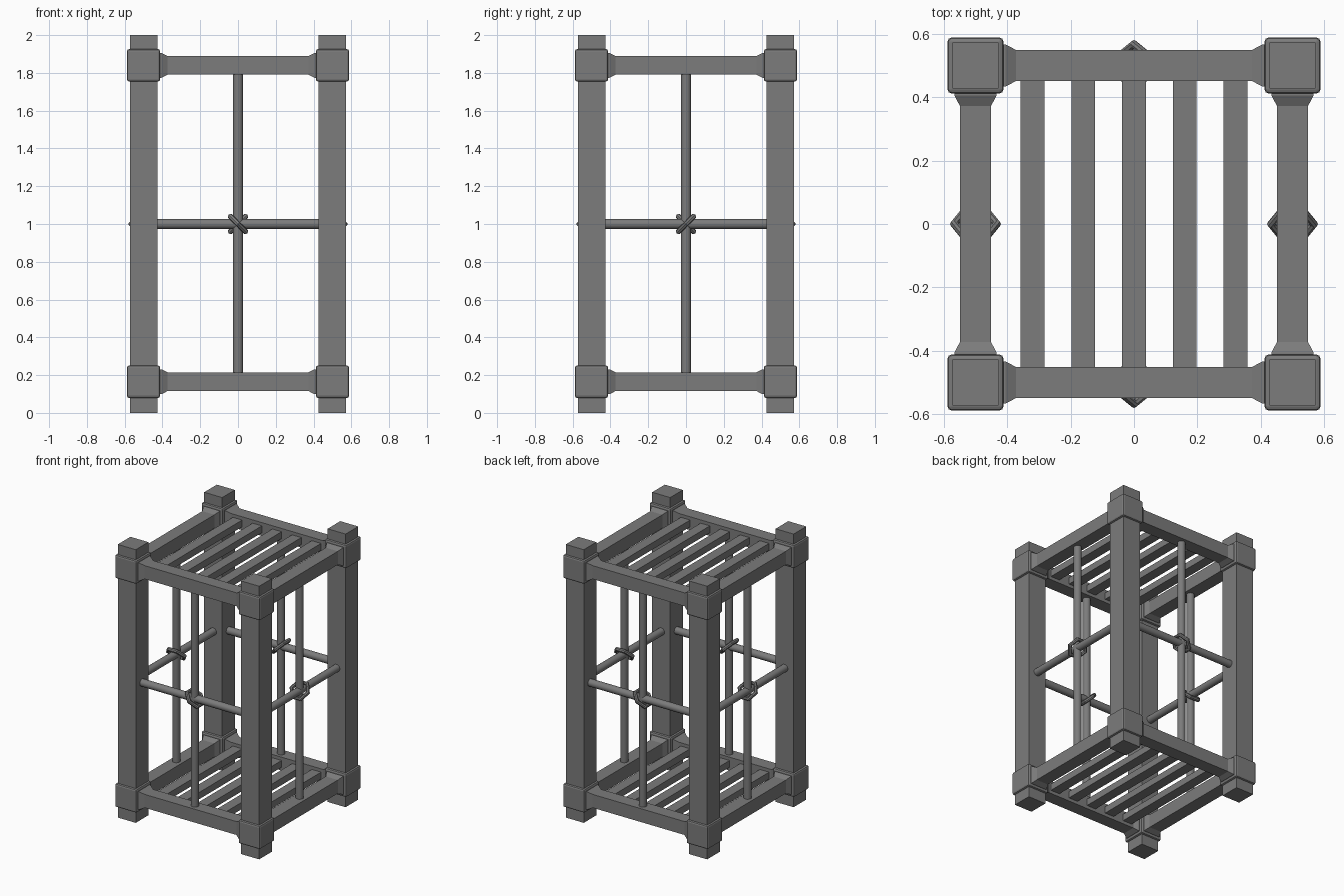
import bpy
import bmesh
import math
from mathutils import Matrix, Vector

cube = bpy.data.objects.get("Cube")
if cube:
    bpy.data.objects.remove(cube, do_unlink=True)

grey = bpy.data.materials.new("dark grey metal")
grey.use_nodes = True
COLOUR = (0.2, 0.2, 0.2, 1)
grey.diffuse_color = COLOUR
grey.node_tree.nodes["Principled BSDF"].inputs["Base Color"].default_value = COLOUR

P = 0.5            # post and frame offset
LEVELS = {"bottom": 0.165, "top": 1.84}
SIDES = {"front": 0, "left": 90, "back": 180, "right": 270}


def finish(name, bm, matrix=None):
    if matrix:
        bm.transform(matrix)
    bmesh.ops.recalc_face_normals(bm, faces=bm.faces)
    mesh = bpy.data.meshes.new(name)
    bm.to_mesh(mesh)
    bm.free()
    mesh.materials.append(grey)
    obj = bpy.data.objects.new(name, mesh)
    bpy.context.collection.objects.link(obj)
    return obj


def box(name, centre, size, bevel=0):
    bm = bmesh.new()
    bmesh.ops.create_cube(bm, size=1)
    bm.transform(Matrix.Translation(centre) @ Matrix.Diagonal((*size, 1)))
    if bevel:
        bmesh.ops.bevel(bm, geom=bm.edges[:], offset=bevel, segments=2,
                        profile=0.5, affect='EDGES')
    return finish(name, bm)


def rod(name, radius, length, matrix):
    bm = bmesh.new()
    bmesh.ops.create_cone(bm, cap_ends=True, segments=16, radius1=radius,
                          radius2=radius, depth=length)
    for f in bm.faces:
        f.smooth = len(f.verts) == 4
    return finish(name, bm, matrix)


def ring(name, major, minor, matrix, around=6, tube=8):
    """Six-cornered loop lying in its local xy plane."""
    bm = bmesh.new()
    loops = []
    for i in range(around):
        turn = Matrix.Rotation(math.tau * i / around, 4, 'Z')
        loops.append([bm.verts.new(turn @ Vector((
            major + minor * math.cos(math.tau * j / tube), 0,
            minor * math.sin(math.tau * j / tube)))) for j in range(tube)])
    for i in range(around):
        a, b = loops[i], loops[(i + 1) % around]
        for j in range(tube):
            k = (j + 1) % tube
            bm.faces.new((a[j], b[j], b[k], a[k]))
    return finish(name, bm, matrix)


def beam(name, matrix):
    """Square bar along x whose ends flare out to meet the collars."""
    bm = bmesh.new()
    loops = []
    for x, r in ((-0.43, 0.066), (-0.405, 0.066), (-0.372, 0.049),
                 (0.372, 0.049), (0.405, 0.066), (0.43, 0.066)):
        loops.append([bm.verts.new((x, y * r, z * r))
                      for y, z in ((-1, -1), (1, -1), (1, 1), (-1, 1))])
    for a, b in zip(loops, loops[1:]):
        for j in range(4):
            k = (j + 1) % 4
            bm.faces.new((a[j], a[k], b[k], b[j]))
    bm.faces.new(loops[0])
    bm.faces.new(loops[-1])
    return finish(name, bm, matrix)


# Corner posts with a collar at each level
for sx, side in ((1, "left"), (-1, "right")):
    for sy, end in ((-1, "front"), (1, "back")):
        box(f"{end}_{side}_post", (sx * P, sy * P, 1), (0.146, 0.146, 2))
        for level, z in LEVELS.items():
            box(f"{end}_{side}_{level}_collar", (sx * P, sy * P, z),
                (0.176, 0.176, 0.172), 0.012)

# Frame beams, rods and lashings, one set per side
for side, angle in SIDES.items():
    place = Matrix.Rotation(math.radians(angle), 4, 'Z') @ Matrix.Translation((0, -P, 0))
    for level, z in LEVELS.items():
        beam(f"{side}_{level}_beam", place @ Matrix.Translation((0, 0, z)))
    rod(f"{side}_upright_rod", 0.027, 1.62, place @ Matrix.Translation((0, 0, 1)))
    rod(f"{side}_cross_rod", 0.027, 0.88, place @ Matrix.Translation((0, 0, 1))
        @ Matrix.Rotation(math.pi / 2, 4, 'Y'))
    tilt = 45 if side in ("front", "back") else -45
    ring(f"{side}_lashing", 0.067, 0.014, place @ Matrix.Translation((0, 0, 1))
         @ Matrix.Rotation(math.radians(tilt), 4, 'Y')
         @ Matrix.Rotation(math.pi / 2, 4, 'Z'))

# Slats across the floor and the roof
for level, z in LEVELS.items():
    for i in range(5):
        box(f"{level}_slat_{i + 1}", ((i - 2) * 0.16, 0, z), (0.075, 0.94, 0.05))
